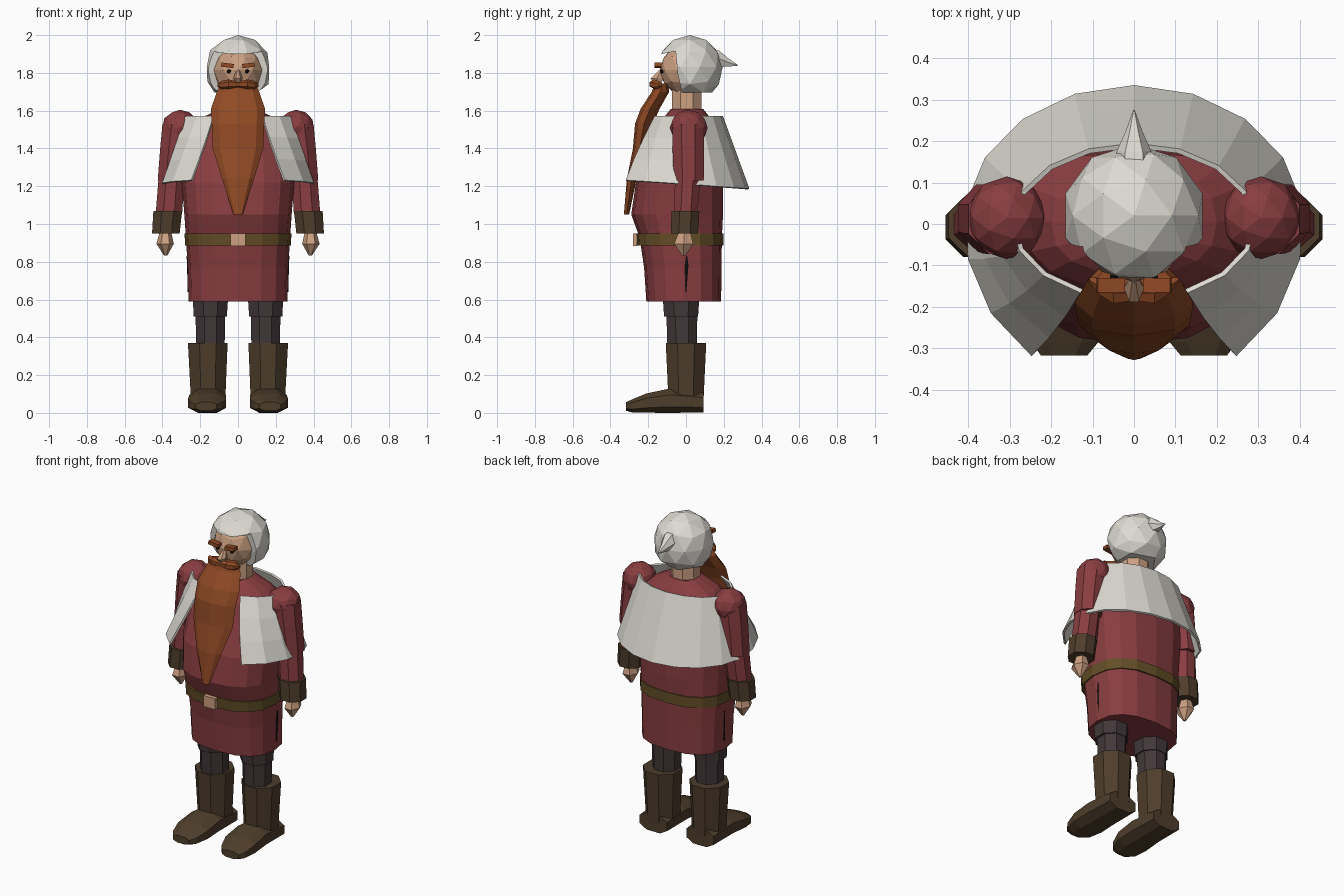
import bpy, bmesh, math
from mathutils import Vector, Matrix

if "Cube" in bpy.data.objects:
    bpy.data.objects.remove(bpy.data.objects["Cube"])


def mat(name, r, g, b):
    m = bpy.data.materials.new(name)
    m.diffuse_color = (r, g, b, 1)
    m.use_nodes = True
    m.node_tree.nodes["Principled BSDF"].inputs["Base Color"].default_value = m.diffuse_color
    return m


RED = mat("red cloth", .25, .047, .051)
WHITE = mat("off white", .72, .70, .64)
BOOT = mat("boot leather", .075, .047, .024)
TROUSER = mat("dark trousers", .055, .038, .041)
BELT = mat("belt leather", .125, .075, .020)
GINGER = mat("ginger hair", .28, .068, .018)
SKIN = mat("skin", .60, .35, .22)
BLACK = mat("black", .008, .007, .007)


def finish(name, bm, m):
    bmesh.ops.recalc_face_normals(bm, faces=bm.faces[:])
    me = bpy.data.meshes.new(name)
    bm.to_mesh(me)
    bm.free()
    me.materials.append(m)
    ob = bpy.data.objects.new(name, me)
    bpy.context.collection.objects.link(ob)
    return ob


def loft(name, rings, m, n=8, axis='z', flat=True, p=1.0):
    """Rings are (position on axis, centre a, centre b, radius a, radius b)."""
    bm = bmesh.new()
    off = math.pi / n if flat else 0
    k = 1 / math.cos(off)
    rows = []
    for t, ca, cb, ra, rb in rings:
        row = []
        for i in range(n):
            th = 2 * math.pi * i / n + off
            c, s = math.cos(th), math.sin(th)
            a = ca + ra * k * math.copysign(abs(c) ** p, c)
            b = cb + rb * k * math.copysign(abs(s) ** p, s)
            co = {'z': (a, b, t), 'y': (a, t, b), 'x': (t, a, b)}[axis]
            row.append(bm.verts.new(co))
        rows.append(row)
    for lo, hi in zip(rows, rows[1:]):
        for i in range(n):
            j = (i + 1) % n
            bm.faces.new((lo[i], lo[j], hi[j], hi[i]))
    bm.faces.new(rows[0])
    bm.faces.new(rows[-1])
    return finish(name, bm, m)


def ball(name, loc, size, m, sub=2):
    bm = bmesh.new()
    bmesh.ops.create_icosphere(bm, subdivisions=sub, radius=1)
    for v in bm.verts:
        v.co = Vector(v.co[i] * size[i] + loc[i] for i in range(3))
    return finish(name, bm, m)


def box(name, loc, size, m, tilt=0):
    bm = bmesh.new()
    bmesh.ops.create_cube(bm, size=1)
    M = Matrix.Translation(loc) @ Matrix.Rotation(tilt, 4, 'Y') @ Matrix.Diagonal((*size, 1))
    bm.transform(M)
    return finish(name, bm, m)


# Tunic, belt and buckle
loft("tunic", [(.59, 0, -.012, .262, .198), (.77, 0, -.017, .266, .205),
               (.93, 0, -.028, .276, .218), (1.05, 0, -.047, .284, .243),
               (1.22, 0, -.035, .298, .23), (1.40, 0, -.005, .285, .185),
               (1.50, 0, .01, .265, .165), (1.56, 0, .005, .20, .125),
               (1.61, 0, .005, .09, .085)], RED, n=16, flat=False, p=.8)
loft("belt", [(.885, 0, -.031, .28, .229), (.95, 0, -.034, .283, .232)],
     BELT, n=16, flat=False, p=.8)
box("buckle", (0, -.27, .917), (.078, .022, .068), SKIN)

# Open cape: a strip swept round the back, flaring downward
bm = bmesh.new()
rows, N = [], 14
for f in (0, .33, .67, 1):
    start = math.radians(-64 + 11 * f)
    row = []
    for i in range(N + 1):
        th = start + (math.pi - 2 * start) * i / N
        c, s = math.cos(th), math.sin(th)
        ry = .19 + .14 * f if s > 0 else .18 + .215 * f
        z = 1.57 - (.36 + .025 * s) * f
        row.append(bm.verts.new(((.29 + .115 * f) * c, ry * s, z)))
    rows.append(row)
for hi, lo in zip(rows, rows[1:]):
    for i in range(N):
        bm.faces.new((lo[i], lo[i + 1], hi[i + 1], hi[i]))
cape = finish("cape", bm, WHITE)
sol = cape.modifiers.new("thickness", 'SOLIDIFY')
sol.thickness = .012
sol.offset = 0

# Limbs, built once for each side
for s, side in ((1, "left"), (-1, "right")):
    ball(side + "_shoulder", (s * .307, .015, 1.51), (.098, .1, .095), RED)
    loft(side + "_upper_arm", [(1.23, s * .352, .015, .073, .08), (1.40, s * .334, .012, .078, .083),
                               (1.53, s * .315, .012, .085, .085)], RED)
    loft(side + "_forearm", [(1.05, s * .366, -.002, .07, .062), (1.25, s * .352, .01, .068, .068)], RED)
    loft(side + "_cuff", [(.95, s * .382, -.008, .073, .072), (1.07, s * .372, -.003, .076, .074)], BOOT)
    loft(side + "_hand", [(.832, s * .383, -.012, .008, .01), (.895, s * .386, -.012, .046, .058),
                          (.96, s * .384, -.008, .03, .035)], SKIN, n=6, flat=False)
    loft(side + "_thigh", [(.51, s * .147, -.026, .088, .09), (.66, s * .145, -.026, .096, .10)], TROUSER)
    loft(side + "_shin", [(.33, s * .147, -.02, .076, .078), (.53, s * .146, -.022, .078, .082)], TROUSER)
    loft(side + "_boot_shaft", [(.05, s * .158, 0, .09, .092), (.37, s * .16, 0, .105, .107)], BOOT)
    loft(side + "_boot_foot", [(.092, s * .16, .055, .092, .052), (-.09, s * .16, .064, .096, .063),
                               (-.21, s * .163, .052, .099, .05), (-.285, s * .167, .037, .08, .034),
                               (-.318, s * .169, .034, .055, .022)], BOOT, axis='y', p=.8)
    # Dark slit in the tunic side
    loft(side + "_tunic_slit", [(.64, s * .262, 0, .004, .002), (.78, s * .266, .004, .004, .009),
                                (.83, s * .268, .004, .004, .002)], BLACK, n=4, flat=False)
    # Face details
    ball(side + "_eye", (s * .048, -.128, 1.808), (.012, .012, .012), BLACK, 1)
    box(side + "_eyebrow", (s * .056, -.148, 1.84), (.066, .035, .022), GINGER, tilt=-s * .12)
    loft(side + "_moustache", [(0, -.165, 1.738, .02, .014), (s * .05, -.168, 1.74, .024, .022),
                               (s * .085, -.15, 1.735, .02, .02), (s * .108, -.135, 1.735, .006, .008)],
         GINGER, n=6, axis='x')

# Head, neck and nose
loft("neck", [(1.57, 0, .004, .08, .08), (1.75, 0, .004, .076, .076)], SKIN)
ball("head", (0, -.005, 1.815), (.135, .135, .135), SKIN)
loft("nose", [(1.74, 0, -.15, .016, .022), (1.77, 0, -.155, .024, .038),
              (1.815, 0, -.13, .009, .012)], SKIN, n=6, flat=False)

# Long beard
loft("beard", [(1.05, 0, -.315, .024, .014), (1.24, 0, -.287, .085, .026),
               (1.40, 0, -.245, .134, .036), (1.53, 0, -.222, .139, .048),
               (1.61, 0, -.19, .143, .05), (1.70, 0, -.135, .112, .046),
               (1.745, 0, -.13, .09, .035)], GINGER, n=8, flat=False)

# Hair cap: a dome with full lower sides, cut open over the face
hair = ball("hair", (0, .02, 1.83), (.174, .174, .17), WHITE)
for v in hair.data.vertices:
    d = v.co.z - 1.83
    if d < -.01:
        r = math.hypot(v.co.x, v.co.y - .02)
        k = min(1.35, .162 / r) if r > .05 else 1
        v.co = (v.co.x * k, .02 + (v.co.y - .02) * k, 1.83 + max(d, -.135))
bm = bmesh.new()
profile = ((-.4, 1.885), (-.15, 1.895), (-.055, 1.915), (-.045, 1.80), (.0, 1.6), (-.4, 1.6))
bot = bm.faces.new([bm.verts.new((-.4, y, z)) for y, z in profile])
ext = bmesh.ops.extrude_face_region(bm, geom=[bot])
bmesh.ops.translate(bm, vec=(.8, 0, 0), verts=[g for g in ext["geom"] if isinstance(g, bmesh.types.BMVert)])
cutter = finish("face_cutter", bm, WHITE)
cutter.hide_render = True
cut = hair.modifiers.new("face opening", 'BOOLEAN')
cut.operation = 'DIFFERENCE'
cut.object = cutter
cut.solver = 'EXACT'
bpy.context.view_layer.objects.active = hair
bpy.ops.object.modifier_apply(modifier=cut.name)
bpy.data.objects.remove(cutter)

# Tuft at the back of the hair
loft("hair_tuft", [(.12, 0, 1.885, .05, .05), (.175, 0, 1.875, .042, .05),
                   (.225, 0, 1.855, .02, .025), (.275, 0, 1.84, .002, .002)],
     WHITE, n=6, axis='y', flat=False)
